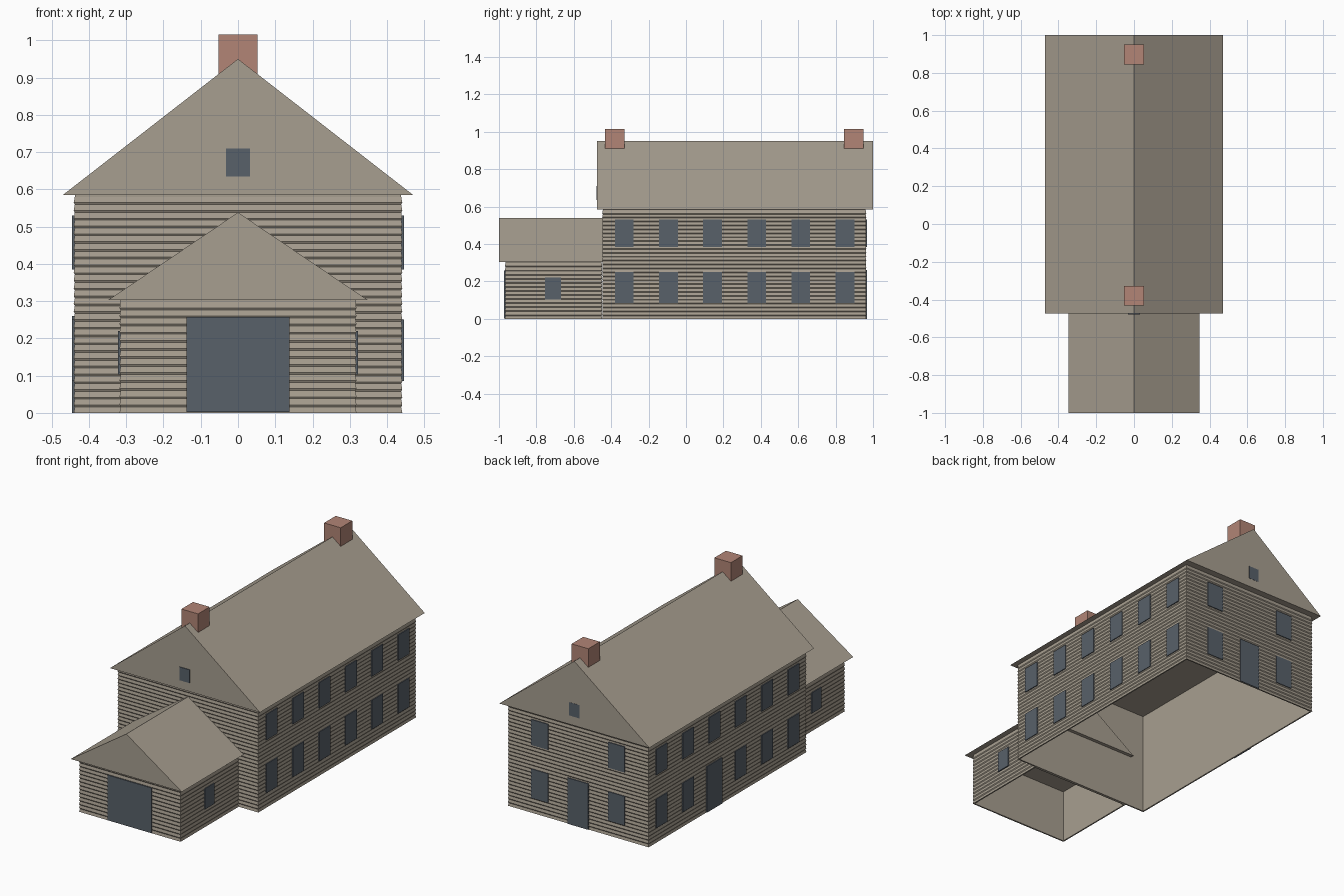
import bpy, bmesh

cube = bpy.data.objects.get("Cube")
if cube:
    bpy.data.objects.remove(cube, do_unlink=True)


def material(name, rgb):
    mat = bpy.data.materials.new(name)
    mat.use_nodes = True
    mat.diffuse_color = (*rgb, 1)
    mat.node_tree.nodes["Principled BSDF"].inputs["Base Color"].default_value = (*rgb, 1)
    return mat


STONE = material("warm grey boards", (0.39, 0.345, 0.28))
GLASS = material("slate blue openings", (0.098, 0.119, 0.144))
BRICK = material("chimney brick", (0.445, 0.235, 0.18))


def finish(name, bm, mat):
    bmesh.ops.recalc_face_normals(bm, faces=bm.faces)
    mesh = bpy.data.meshes.new(name)
    bm.to_mesh(mesh)
    bm.free()
    mesh.materials.append(mat)
    obj = bpy.data.objects.new(name, mesh)
    bpy.context.collection.objects.link(obj)
    return obj


def box(name, xs, ys, zs, mat):
    bm = bmesh.new()
    bmesh.ops.create_cube(bm, size=1)
    for v in bm.verts:
        v.co = [r[0] if c < 0 else r[1] for c, r in zip(v.co, (xs, ys, zs))]
    return finish(name, bm, mat)


def clapboard_walls(name, half, y0, y1, top, courses):
    """Four lapped-board walls with a plain inner face, open above and below."""
    pitch = top / courses
    profile = [(0.008, top), (0.008, 0)]
    for i in range(courses):
        profile += [(0, i * pitch), (0.003, (i + 0.76) * pitch)]
    profile.append((0.003, top))
    bm = bmesh.new()
    rings = []
    for d, z in profile:
        x, a, b = half - d, y0 + d, y1 - d
        rings.append([bm.verts.new(p) for p in
                      ((-x, a, z), (x, a, z), (x, b, z), (-x, b, z))])
    for low, high in zip(rings, rings[1:] + rings[:1]):
        for i in range(4):
            j = (i + 1) % 4
            bm.faces.new((low[i], low[j], high[j], high[i]))
    return finish(name, bm, STONE)


def gable_roof(name, half, y0, y1, eave, ridge):
    """Solid triangular prism: two slopes, two gables and a flat soffit."""
    bm = bmesh.new()
    tri = bm.faces.new([bm.verts.new(p) for p in
                        ((-half, y0, eave), (half, y0, eave), (0, y0, ridge))])
    ext = bmesh.ops.extrude_face_region(bm, geom=[tri], use_keep_orig=True)
    moved = [g for g in ext["geom"] if isinstance(g, bmesh.types.BMVert)]
    bmesh.ops.translate(bm, verts=moved, vec=(0, y1 - y0, 0))
    return finish(name, bm, STONE)


def plate_on_side(name, side, wall, y, width, zs):
    xs = sorted((side * (wall - 0.004), side * (wall + 0.004)))
    box(name, xs, (y - width / 2, y + width / 2), zs, GLASS)


def plate_on_end(name, wall, x, width, zs):
    box(name, (x - width / 2, x + width / 2), (wall - 0.004, wall + 0.004), zs, GLASS)


# Main house
HALF, FRONT, BACK = 0.441, -0.448, 0.964
EAVE, RIDGE = 0.585, 0.95
clapboard_walls("house_walls", HALF, FRONT, BACK, EAVE, 28)
gable_roof("house_roof", 0.47, -0.475, 1.0, EAVE, RIDGE)

# Garage wing
G_HALF, G_FRONT, G_EAVE = 0.318, -0.968, 0.303
clapboard_walls("garage_walls", G_HALF, G_FRONT, FRONT, G_EAVE, 14)
gable_roof("garage_roof", 0.348, -1.0, -0.42, G_EAVE, 0.538)

# Chimneys
for label, y in (("front", -0.38), ("back", 0.897)):
    box(label + "_chimney", (-0.052, 0.052), (y - 0.052, y + 0.052), (0.6, 1.015), BRICK)

# Side windows, with one side door on the right-hand wall
LOWER, UPPER = (0.085, 0.25), (0.385, 0.53)
for side, label in ((1, "left"), (-1, "right")):
    for i in range(6):
        y = -0.33 + i * 0.236
        plate_on_side(f"{label}_upper_window_{i}", side, HALF, y, 0.1, UPPER)
        if side < 0 and i == 3:
            plate_on_side("side_door", side, HALF, y, 0.14, (0, 0.26))
        else:
            plate_on_side(f"{label}_lower_window_{i}", side, HALF, y, 0.1, LOWER)
    plate_on_side(f"{label}_garage_window", side, G_HALF, -0.711, 0.086, (0.103, 0.22))
    # Windows either side of the back door
    for level, zs in (("lower", LOWER), ("upper", UPPER)):
        plate_on_end(f"back_{label}_{level}_window", BACK, side * 0.24, 0.105, zs)

# Doors and attic windows
plate_on_end("back_door", BACK, 0, 0.13, (0, 0.26))
plate_on_end("garage_door", G_FRONT, 0, 0.276, (0.002, 0.258))
plate_on_end("front_attic_window", -0.475, 0, 0.064, (0.635, 0.71))
plate_on_end("back_attic_window", 0.997, 0, 0.064, (0.635, 0.71))
